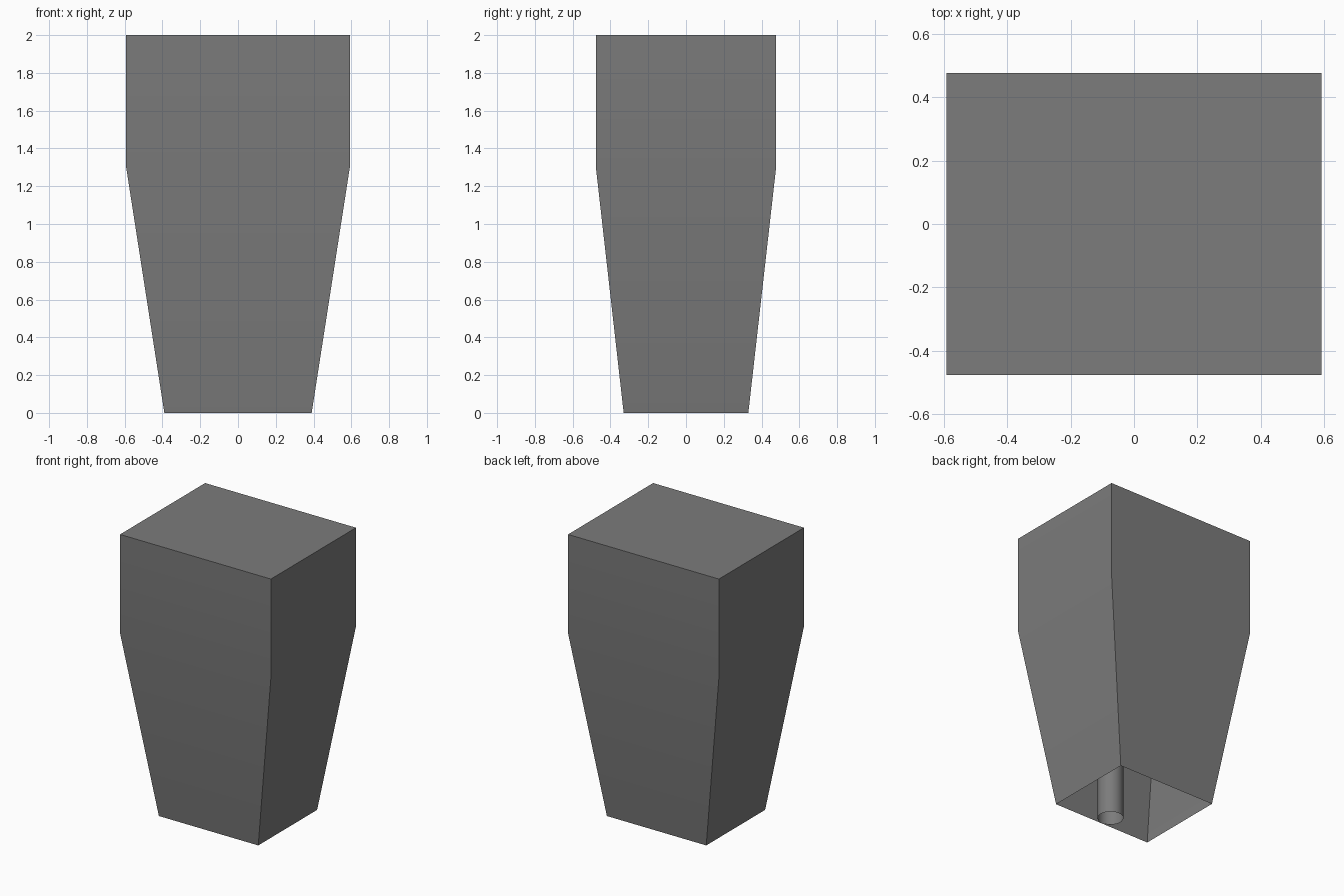
import bpy
import bmesh
from math import radians

cube = bpy.data.objects.get("Cube")
if cube:
    bpy.data.objects.remove(cube, do_unlink=True)

grey = bpy.data.materials.new("mid_grey")
grey.use_nodes = True
grey.diffuse_color = (0.2, 0.2, 0.2, 1)
grey.node_tree.nodes["Principled BSDF"].inputs["Base Color"].default_value = (0.2, 0.2, 0.2, 1)


def finish(name, bm):
    """Turn a bmesh into a smooth-shaded object with sharp corners."""
    mesh = bpy.data.meshes.new(name)
    bm.to_mesh(mesh)
    bm.free()
    mesh.materials.append(grey)
    obj = bpy.data.objects.new(name, mesh)
    bpy.context.collection.objects.link(obj)
    bpy.ops.object.select_all(action='DESELECT')
    obj.select_set(True)
    bpy.context.view_layer.objects.active = obj
    bpy.ops.object.shade_smooth_by_angle(angle=radians(30))
    return obj


# Tapered hollow shell, closed on top and open underneath
bm = bmesh.new()
sections = [(0.39, 0.33, 0), (0.592, 0.477, 1.3), (0.592, 0.477, 2)]
rings = [[bm.verts.new((sx * x, sy * y, z))
          for sx, sy in ((-1, -1), (1, -1), (1, 1), (-1, 1))]
         for x, y, z in sections]
for low, high in zip(rings, rings[1:]):
    for i in range(4):
        j = (i + 1) % 4
        bm.faces.new((low[i], low[j], high[j], high[i]))
bm.faces.new(rings[-1])
finish("tapered_shell", bm)

# Open mounting tube running up inside the shell
bm = bmesh.new()
bmesh.ops.create_cone(bm, cap_ends=False, segments=32,
                      radius1=0.085, radius2=0.085, depth=2)
bmesh.ops.translate(bm, verts=bm.verts, vec=(0, -0.24, 1))
finish("inner_tube", bm)
